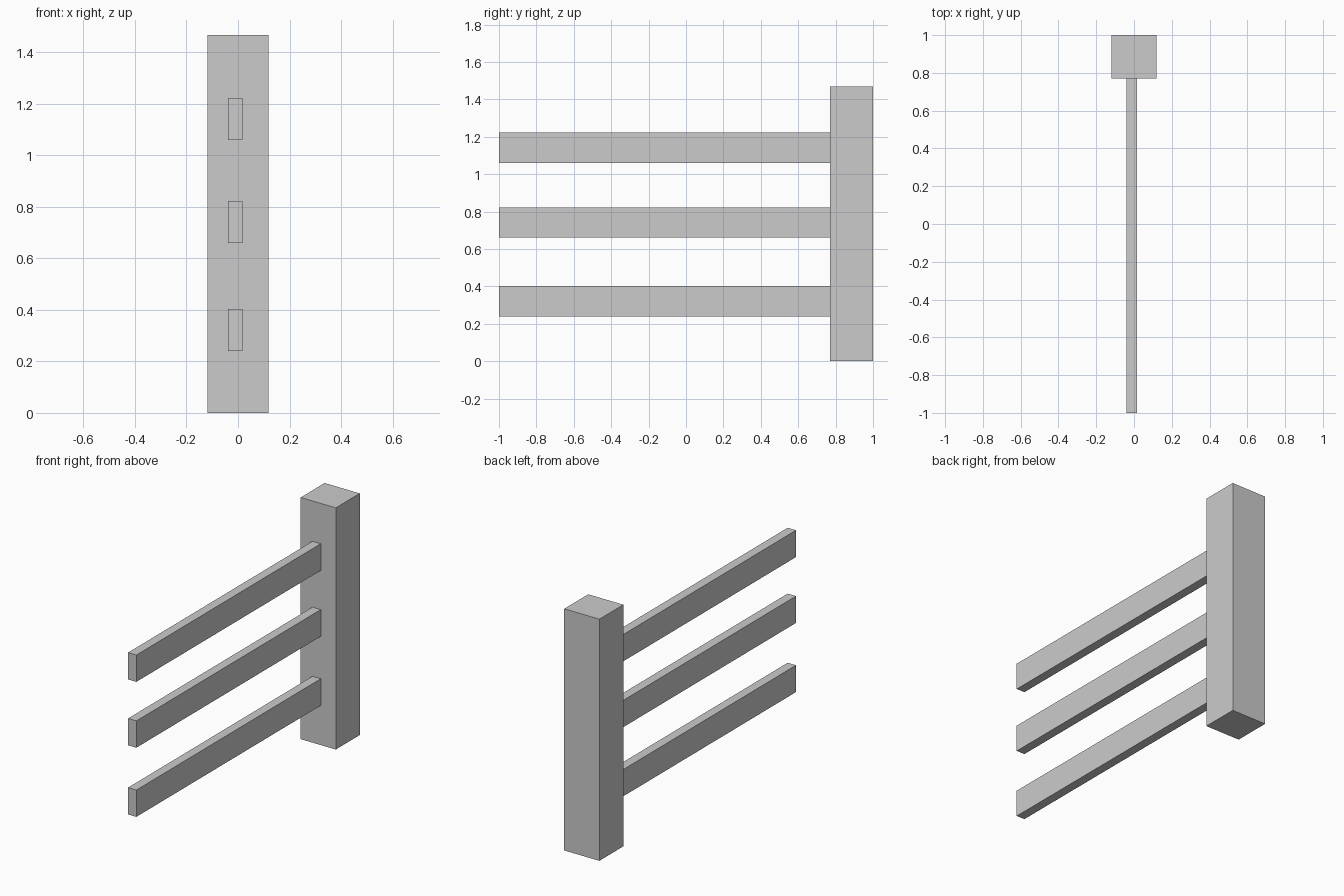
import bpy

if "Cube" in bpy.data.objects:
    bpy.data.objects.remove(bpy.data.objects["Cube"])


def box(name, lo, hi):
    """Axis-aligned box between two corners."""
    centre = [(a + b) / 2 for a, b in zip(lo, hi)]
    bpy.ops.mesh.primitive_cube_add(size=1, location=centre)
    ob = bpy.context.object
    ob.name = name
    ob.scale = [b - a for a, b in zip(lo, hi)]
    bpy.ops.object.transform_apply(location=False, rotation=False, scale=True)
    return ob


POST_FRONT = 0.77
RAIL_HEIGHT = 0.163

# Square upright post at the back
box("fence_post", (-0.118, POST_FRONT, 0), (0.118, 1.0, 1.468))

# Three flat rails butting against the post's front face
for name, z in (("lower_rail", 0.24), ("middle_rail", 0.66), ("upper_rail", 1.06)):
    box(name, (-0.039, -1.0, z), (0.017, POST_FRONT, z + RAIL_HEIGHT))
